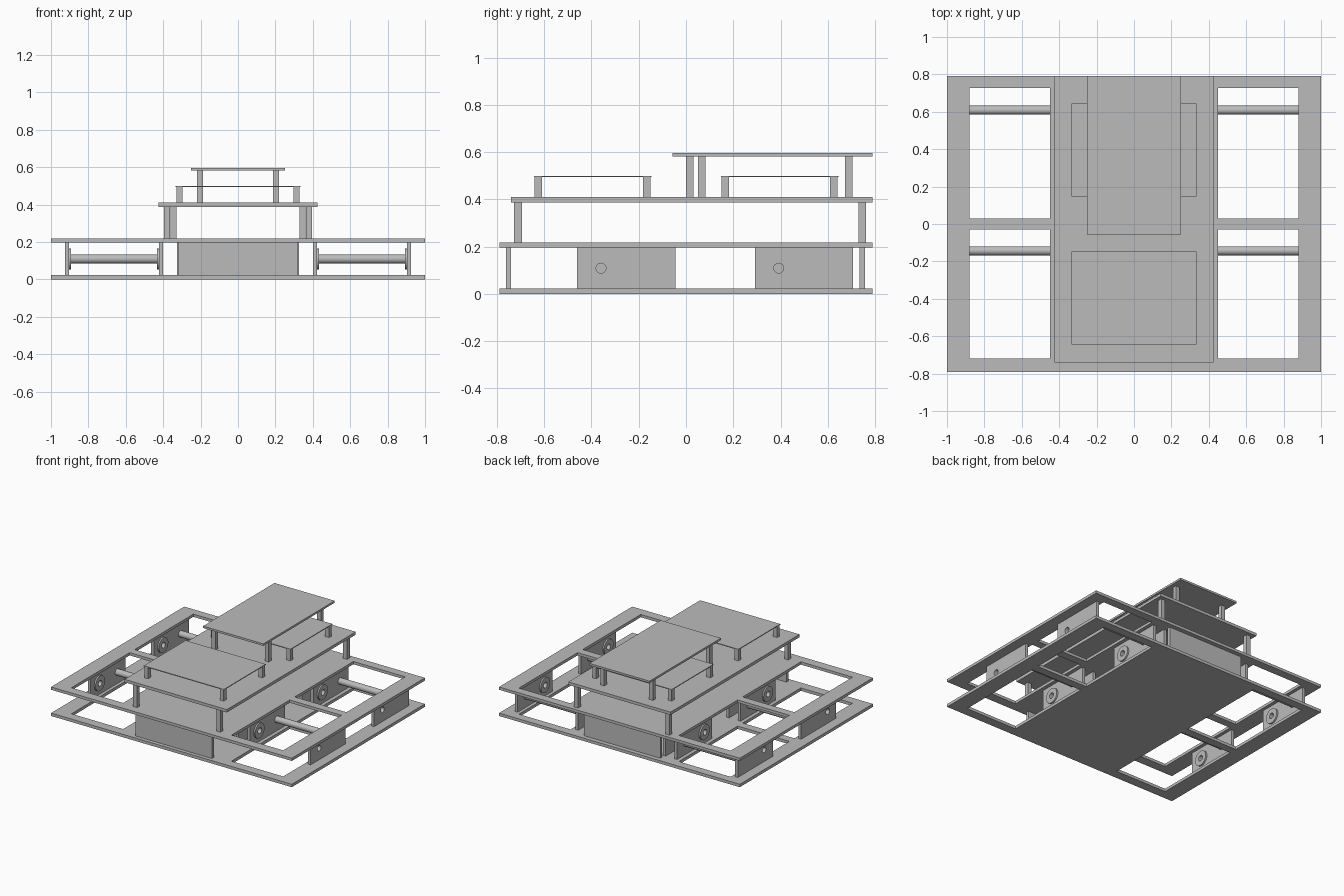
import bpy
import bmesh
import math
from mathutils import Matrix, Vector

cube = bpy.data.objects.get("Cube")
if cube:
    bpy.data.objects.remove(cube, do_unlink=True)

grey = bpy.data.materials.new("plain_grey")
grey.use_nodes = True
grey.diffuse_color = (0.5, 0.5, 0.5, 1)
grey.node_tree.nodes["Principled BSDF"].inputs["Base Color"].default_value = (0.5, 0.5, 0.5, 1)

# Local sheet axes turned so that they run along world y, z, x
UPRIGHT = Matrix(((0, 0, 1), (1, 0, 0), (0, 1, 0)))


def add_object(name, bm):
    mesh = bpy.data.meshes.new(name)
    bm.to_mesh(mesh)
    bm.free()
    mesh.materials.append(grey)
    obj = bpy.data.objects.new(name, mesh)
    bpy.context.collection.objects.link(obj)
    return obj


def box(name, x0, x1, y0, y1, z0, z1):
    bm = bmesh.new()
    bmesh.ops.create_cube(bm, size=1)
    bmesh.ops.scale(bm, verts=bm.verts, vec=(x1 - x0, y1 - y0, z1 - z0))
    bmesh.ops.translate(bm, verts=bm.verts,
                        vec=((x0 + x1) / 2, (y0 + y1) / 2, (z0 + z1) / 2))
    return add_object(name, bm)


def post(name, x, y, z0, z1, width):
    h = width / 2
    return box(name, x - h, x + h, y - h, y + h, z0, z1)


def rect(u0, u1, v0, v1):
    return [(u0, v0), (u1, v0), (u1, v1), (u0, v1)]


def circle(u, v, radius, sides=32):
    steps = [2 * math.pi * i / sides for i in range(sides)]
    return [(u + radius * math.cos(a), v + radius * math.sin(a)) for a in steps]


def sheet(name, loops, low, high, upright=False):
    """Flat sheet: first loop is the outline, the others are openings."""
    curve = bpy.data.curves.new(name, "CURVE")
    curve.dimensions = "2D"
    curve.fill_mode = "BOTH"
    curve.extrude = (high - low) / 2
    for loop in loops:
        spline = curve.splines.new("POLY")
        spline.points.add(len(loop) - 1)
        for point, (u, v) in zip(spline.points, loop):
            point.co = (u, v, 0, 1)
        spline.use_cyclic_u = True
    temp = bpy.data.objects.new(name + "_outline", curve)
    bpy.context.collection.objects.link(temp)
    filled = temp.evaluated_get(bpy.context.evaluated_depsgraph_get()).to_mesh()
    bm = bmesh.new()
    bm.from_mesh(filled)
    bpy.data.objects.remove(temp, do_unlink=True)
    bpy.data.curves.remove(curve)
    bmesh.ops.remove_doubles(bm, verts=bm.verts, dist=1e-5)
    bmesh.ops.translate(bm, verts=bm.verts, vec=Vector((0, 0, (low + high) / 2)))
    if upright:
        bmesh.ops.transform(bm, matrix=UPRIGHT.to_4x4(), verts=bm.verts)
    bmesh.ops.recalc_face_normals(bm, faces=bm.faces)
    for face in bm.faces:
        face.smooth = False
    return add_object(name, bm)


def rod(name, x0, x1, y, z, radius):
    bm = bmesh.new()
    turn = Matrix.Translation(((x0 + x1) / 2, y, z)) @ Matrix.Rotation(math.pi / 2, 4, "Y")
    bmesh.ops.create_cone(bm, cap_ends=True, segments=32, radius1=radius,
                          radius2=radius, depth=x1 - x0, matrix=turn)
    for face in bm.faces:
        face.smooth = len(face.verts) == 4
    for edge in bm.edges:
        edge.smooth = edge.calc_face_angle(0) < 0.6
    return add_object(name, bm)


# Two wide decks with four wheel openings each
FLOOR, CEILING = 0.022, 0.197
deck = [rect(-1, 1, -0.79, 0.79)]
for x0, x1 in ((-0.88, -0.45), (0.45, 0.88)):
    for y0, y1 in ((-0.72, -0.03), (0.03, 0.727)):
        deck.append(rect(x0, x1, y0, y1))
sheet("bottom_deck", deck, 0, FLOOR)
sheet("main_deck", deck, CEILING, 0.218)

# Front and rear panels between the wide decks
box("front_panel", -0.317, 0.317, -0.762, -0.74, FLOOR, CEILING)
box("rear_panel", -0.317, 0.317, 0.735, 0.757, FLOOR, CEILING)

# Wheel bays: side walls, bearing rings and cross shafts
AXLE_Z = 0.109
for side, sign in (("left", 1), ("right", -1)):
    for place, middle in (("front", -0.2525), ("rear", 0.4995)):
        tag = f"{place}_{side}"
        axle_y, shaft_y = middle - 0.107, middle + 0.109
        wall = rect(middle - 0.208, middle + 0.208, FLOOR, CEILING)
        hole = circle(axle_y, AXLE_Z, 0.021)
        ring = circle(axle_y, AXLE_Z, 0.056)

        def upright(name, loops, a, b):
            low, high = sorted((a * sign, b * sign))
            sheet(f"{tag}_{name}", loops, low, high, True)

        upright("outer_wall", [wall, hole], 0.904, 0.926)
        upright("inner_wall", [wall, hole], 0.4, 0.422)
        upright("motor_wall", [wall], 0.305, 0.327)
        upright("outer_bearing", [ring, hole], 0.893, 0.904)
        upright("inner_bearing", [ring, hole], 0.422, 0.433)
        low, high = sorted((0.422 * sign, 0.904 * sign))
        rod(f"{tag}_shaft", low, high, shaft_y, AXLE_Z, 0.024)

# Upper deck on four posts
box("upper_deck", -0.425, 0.425, -0.74, 0.79, 0.388, 0.41)
for side, sign in (("left", 1), ("right", -1)):
    post(f"upper_deck_front_post_{side}", 0.346 * sign, -0.711, 0.218, 0.388, 0.032)
    post(f"upper_deck_rear_post_{side}", 0.38 * sign, 0.745, 0.218, 0.388, 0.032)

# Two thin trays, each on four short posts
for place, y0, y1 in (("front", -0.643, -0.146), ("rear", 0.148, 0.645)):
    box(f"{place}_tray", -0.333, 0.333, y0, y1, 0.494, 0.5)
    for x in (-0.314, 0.314):
        for y in (y0 + 0.018, y1 - 0.02):
            post(f"{place}_tray_post", x, y, 0.41, 0.494, 0.032)

# Top platform, with its front posts slightly staggered
box("top_platform", -0.25, 0.25, -0.057, 0.79, 0.581, 0.596)
for name, x, y in (("front_left", 0.203, 0.067), ("front_right", -0.203, 0.015),
                   ("rear_left", 0.203, 0.688), ("rear_right", -0.203, 0.688)):
    post(f"top_platform_post_{name}", x, y, 0.41, 0.581, 0.032)
